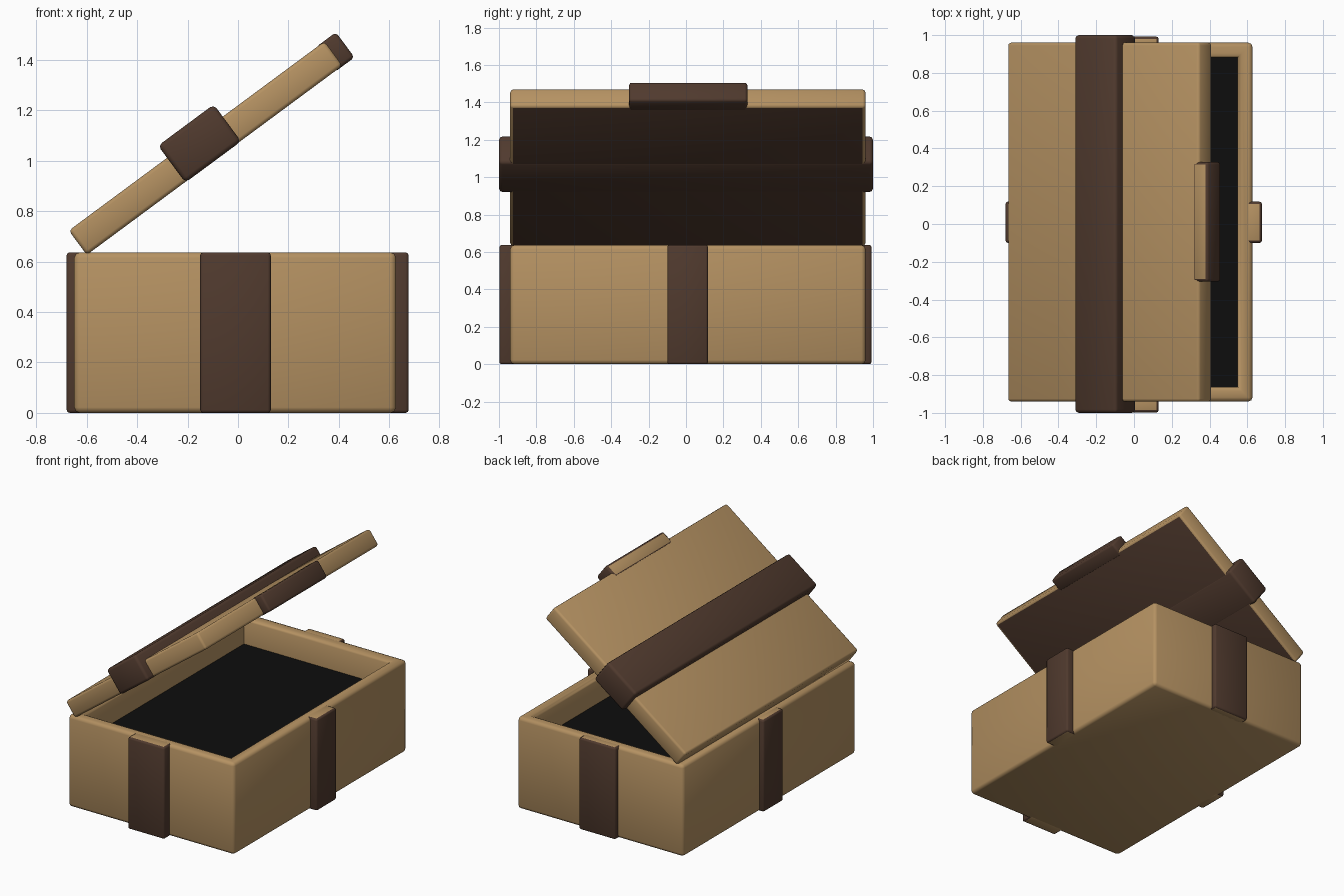
import bpy, bmesh, math

if "Cube" in bpy.data.objects:
    bpy.data.objects.remove(bpy.data.objects["Cube"])


def material(name, rgb):
    m = bpy.data.materials.new(name)
    m.diffuse_color = (*rgb, 1)
    m.use_nodes = True
    m.node_tree.nodes["Principled BSDF"].inputs["Base Color"].default_value = m.diffuse_color
    return m


TAN = material("tan_wood", (0.46, 0.285, 0.122))
BROWN = material("dark_brown_strap", (0.080, 0.042, 0.027))
BLACK = material("black_interior", (0.004, 0.004, 0.004))


def new_box(lo, hi):
    bm = bmesh.new()
    bmesh.ops.create_cube(bm, size=1)
    for v in bm.verts:
        for i in range(3):
            v.co[i] = lo[i] if v.co[i] < 0 else hi[i]
    bm.normal_update()
    return bm


def finish(bm, name, mats, rule=None):
    """Colour faces by rule, then make the object."""
    bm.normal_update()
    for f in bm.faces:
        f.material_index = rule(f) if rule else 0
        f.smooth = True
    me = bpy.data.meshes.new(name)
    bm.to_mesh(me)
    bm.free()
    for m in mats:
        me.materials.append(m)
    ob = bpy.data.objects.new(name, me)
    bpy.context.collection.objects.link(ob)
    bpy.ops.object.select_all(action='DESELECT')
    ob.select_set(True)
    bpy.context.view_layer.objects.active = ob
    bpy.ops.object.shade_smooth_by_angle(angle=math.radians(50))
    return ob


def round_edges(bm, edges, size):
    bmesh.ops.bevel(bm, geom=edges, offset=size, segments=2, profile=0.5,
                    affect='EDGES', clamp_overlap=True)


def block(name, lo, hi, bevel, mats, rule=None):
    bm = new_box(lo, hi)
    round_edges(bm, bm.edges[:], bevel)
    return finish(bm, name, mats, rule)


# Overall extents of the chest body
X0, X1, Y0, Y1, H = -0.65, 0.627, -0.94, 0.96, 0.637
FLOOR = 0.455

# Body: box with an open cavity and black floor
bm = new_box((X0, Y0, 0), (X1, Y1, H))
top = max(bm.faces, key=lambda f: f.calc_center_median().z)
bmesh.ops.inset_region(bm, faces=[top], thickness=0.11)
floor = bmesh.ops.extrude_face_region(bm, geom=[top])
bmesh.ops.delete(bm, geom=[top], context='FACES_ONLY') if top.is_valid else None
for v in [g for g in floor["geom"] if isinstance(g, bmesh.types.BMVert)]:
    v.co.z = FLOOR
bmesh.ops.recalc_face_normals(bm, faces=bm.faces[:])
inner = [e for e in bm.edges if any(abs(v.co.z - FLOOR) < 1e-4 for v in e.verts)]
# skip the cavity edges and the diagonal rim edges
hard = [e for e in bm.edges if e not in inner and e.calc_face_angle(0) > 0.5]
round_edges(bm, hard, 0.022)
finish(bm, "chest_body", [TAN, BLACK],
       lambda f: int(f.normal.z > 0.9 and abs(f.calc_center_median().z - FLOOR) < 0.01))

# Body straps: brown with wood-coloured ends
ends = lambda f: int(abs(f.normal.z) > 0.95)
for name, lo, hi in [
    ("front_strap", (-0.15, -0.998, 0), (0.13, Y0 + 0.04, H)),
    ("back_strap", (-0.15, Y1 - 0.04, 0), (0.13, 0.992, H)),
    ("right_strap", (X1 - 0.04, -0.10, 0), (0.677, 0.118, H)),
    ("left_strap", (-0.68, -0.10, 0), (X0 + 0.04, 0.118, H)),
]:
    block(name, lo, hi, 0.012, [BROWN, TAN], ends)

# Lid parts: built flat from the hinge line, then tilted open
L, T = 1.262, 0.12
lid_parts = [
    block("lid", (0, Y0, 0), (L, Y1, T), 0.015, [TAN, BROWN],
          lambda f: int(f.normal.z < -0.95)),
    block("lid_band", (0.485, -1.0, -0.002), (0.76, 1.0, 0.18), 0.018, [BROWN]),
    block("lid_latch", (L - 0.04, -0.305, -0.002), (1.32, 0.328, T + 0.002), 0.014,
          [BROWN, TAN], lambda f: int(f.normal.z > 0.95)),
]
for ob in lid_parts:
    ob.location = (-0.60, 0, 0.627)
    ob.rotation_euler = (0, -math.radians(36.5), 0)
